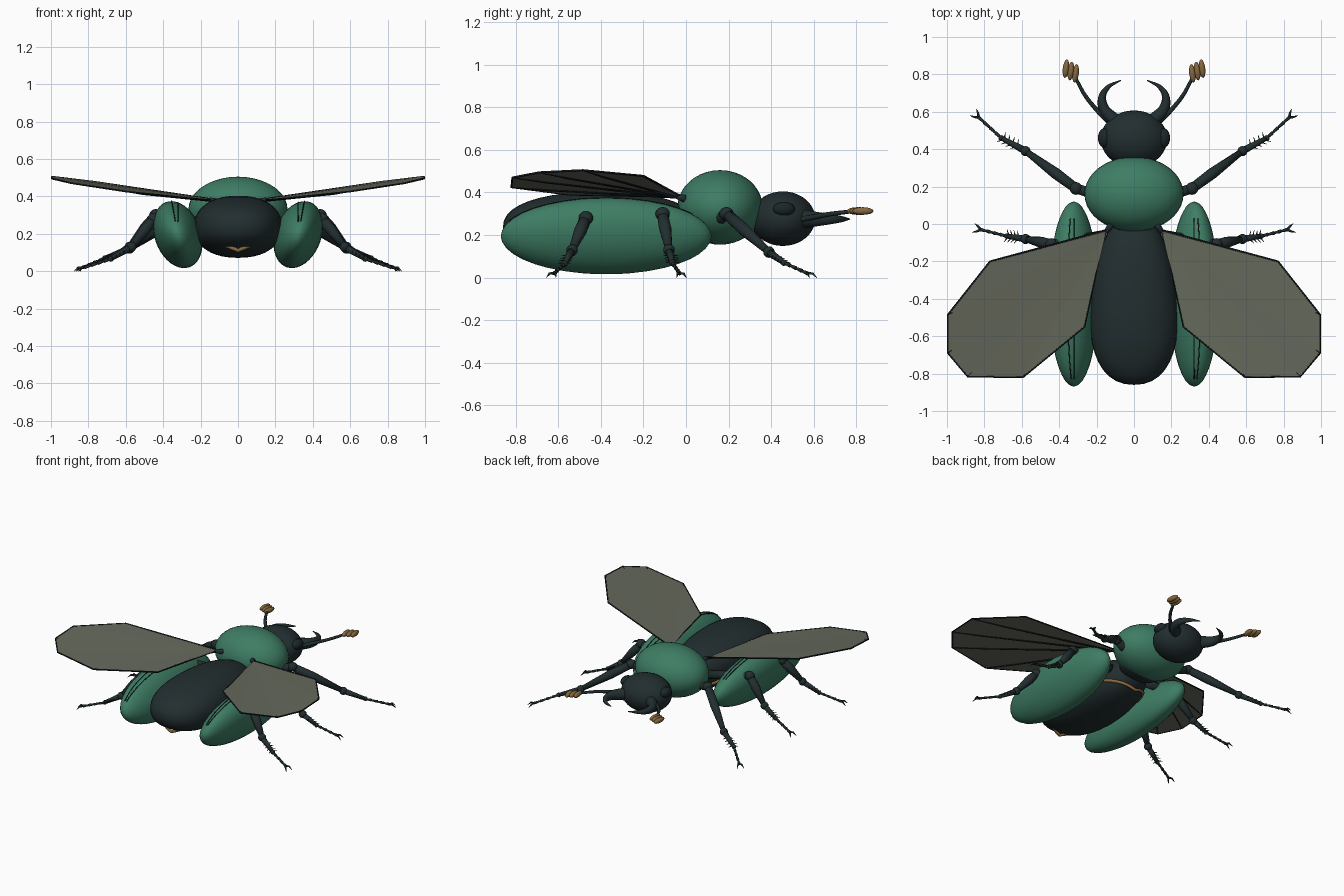
import bpy, bmesh, math
from mathutils import Vector, Matrix

if "Cube" in bpy.data.objects:
    bpy.data.objects.remove(bpy.data.objects["Cube"], do_unlink=True)


def material(name, rgb):
    m = bpy.data.materials.new(name)
    m.use_nodes = True
    m.diffuse_color = (*rgb, 1)
    m.node_tree.nodes["Principled BSDF"].inputs["Base Color"].default_value = (*rgb, 1)
    return m


GREEN = material("shell green", (0.048, 0.205, 0.128))
DARK = material("body dark", (0.016, 0.027, 0.029))
EYE = material("eye black", (0.011, 0.019, 0.021))
GOLD = material("amber", (0.24, 0.14, 0.05))
WING = material("wing grey", (0.13, 0.14, 0.105))
VEIN = material("vein black", (0.006, 0.01, 0.01))


def finish(name, bm, mat, smooth=True):
    me = bpy.data.meshes.new(name)
    bmesh.ops.recalc_face_normals(bm, faces=bm.faces)
    for f in bm.faces:
        f.smooth = smooth
    bm.to_mesh(me)
    bm.free()
    me.materials.append(mat)
    ob = bpy.data.objects.new(name, me)
    bpy.context.collection.objects.link(ob)
    return ob


def ellipsoid(name, centre, radii, mat, tilt=0, turn=0, seg=32, shape=None):
    bm = bmesh.new()
    bmesh.ops.create_uvsphere(bm, u_segments=seg, v_segments=seg // 2, radius=1)
    if shape:
        for v in bm.verts:
            v.co = shape(v.co)
    m = (Matrix.Translation(centre) @ Matrix.Rotation(turn, 4, 'Z')
         @ Matrix.Rotation(tilt, 4, 'Y') @ Matrix.Diagonal((*radii, 1)))
    bm.transform(m)
    return finish(name, bm, mat)


def tube(name, points, radii, mat, sides=10, closed=False, flat=1.0):
    """Tapered tube through points; flat scales its sideways thickness."""
    pts = [Vector(p) for p in points]
    n = len(pts)
    bm = bmesh.new()
    rings = []
    for i, p in enumerate(pts):
        a = pts[i - 1] if closed or i else p
        b = pts[(i + 1) % n] if closed or i < n - 1 else p
        d = (b - a).normalized()
        side = d.cross(Vector((0, 0, 1))).normalized()
        up = side.cross(d)
        r = radii[i] if isinstance(radii, (list, tuple)) else radii
        rings.append([bm.verts.new(p + r * (flat * math.cos(t) * side + math.sin(t) * up))
                      for t in (2 * math.pi * k / sides for k in range(sides))])
    for i in range(n if closed else n - 1):
        a, b = rings[i], rings[(i + 1) % n]
        for k in range(sides):
            j = (k + 1) % sides
            bm.faces.new((a[k], a[j], b[j], b[k]))
    if not closed:
        bm.faces.new(rings[0])
        bm.faces.new(rings[-1])
    return finish(name, bm, mat)


def smooth_path(points, steps=5):
    """Catmull-Rom points through a short path."""
    p = [Vector(q) for q in points]
    p = [2 * p[0] - p[1]] + p + [2 * p[-1] - p[-2]]
    out = []
    for i in range(1, len(p) - 2):
        a, b, c, d = p[i - 1:i + 3]
        for s in range(steps):
            t = s / steps
            out.append(0.5 * (2 * b + (c - a) * t + (2 * a - 5 * b + 4 * c - d) * t * t
                              + (3 * b - a - 3 * c + d) * t ** 3))
    return out + [p[-2]]


def taper(n, a, b):
    return [a + (b - a) * i / (n - 1) for i in range(n)]


# Abdomen: blunt egg, wider at the tail
def egg(c):
    q = [math.copysign(abs(k) ** 0.88, k) for k in c]
    return Vector((q[0] * (1 - 0.17 * q[1]), q[1], q[2]))


ellipsoid("abdomen", (0, -0.4, 0.237), (0.23, 0.46, 0.166), DARK, seg=40, shape=egg)

# Amber belly rim, dipping toward the middle
rim = []
for k in range(48):
    a = 2 * math.pi * k / 48
    x = 0.22 * math.cos(a)
    rim.append((x, -0.38 + 0.39 * math.sin(a), 0.11 + 0.42 * abs(x)))
tube("belly_rim", rim, 0.011, GOLD, 8, closed=True)

# Thorax and head
ellipsoid("pronotum", (0, 0.16, 0.33), (0.265, 0.2, 0.175), GREEN, seg=40)
ellipsoid("underthorax", (0, 0.1, 0.25), (0.17, 0.15, 0.09), DARK)
ellipsoid("head", (0, 0.455, 0.277), (0.178, 0.152, 0.128), DARK, seg=40)


def leg(label, s, path):
    hip, shoulder, knee, ankle, toe = [Vector((s * x, y, z)) for x, y, z in path]
    tube(label + "_hip", [hip, shoulder], [0.03, 0.026], DARK)
    ellipsoid(label + "_shoulder", shoulder, (0.034, 0.034, 0.032), DARK, seg=16)
    tube(label + "_thigh", [shoulder, shoulder.lerp(knee, 0.4), knee], [0.026, 0.03, 0.016], DARK)
    ellipsoid(label + "_knee", knee, (0.027, 0.027, 0.027), DARK, seg=16)
    tube(label + "_shin", [knee, ankle], [0.02, 0.012], DARK)
    ellipsoid(label + "_ankle", ankle, (0.015, 0.015, 0.015), DARK, seg=12)
    # beaded foot with two claws
    for k in range(4):
        a, b = ankle.lerp(toe, k / 4), ankle.lerp(toe, (k + 1) / 4)
        tube(label + "_foot", [a, b], [0.006, 0.01], DARK, 8)
    along = (toe - ankle).normalized()
    across = along.cross(Vector((0, 0, 1))).normalized()
    for w in (-1, 1):
        mid = toe + along * 0.02 + across * w * 0.015 + Vector((0, 0, 0.006))
        tip = toe + along * 0.042 + across * w * 0.024 - Vector((0, 0, 0.008))
        tube(label + "_claw", [toe, mid, tip], [0.007, 0.006, 0.001], DARK, 6)
        # shin spines
        for k in range(4):
            p = knee.lerp(ankle, 0.35 + 0.18 * k)
            tube(label + "_spine", [p, p + across * w * 0.035 + along * 0.02], [0.006, 0.001], DARK, 5)


LEGS = {
    "front_leg": [(0.15, 0.14, 0.26), (0.31, 0.19, 0.3), (0.58, 0.39, 0.12), (0.71, 0.46, 0.07), (0.83, 0.57, 0.02)],
    "middle_leg": [(0.15, -0.06, 0.25), (0.44, -0.11, 0.3), (0.58, -0.08, 0.13), (0.68, -0.065, 0.07), (0.82, -0.03, 0.02)],
    "hind_leg": [(0.2, -0.4, 0.25), (0.45, -0.47, 0.28), (0.57, -0.535, 0.13), (0.68, -0.57, 0.065), (0.82, -0.62, 0.02)],
}
LEAN = math.radians(20)
OUTLINE = [(0.14, -0.03, 0.385), (0.77, -0.2, 0.478), (0.995, -0.485, 0.505), (0.995, -0.69, 0.495),
           (0.89, -0.815, 0.47), (0.595, -0.82, 0.425), (0.265, -0.55, 0.39), (0.16, -0.06, 0.38)]

for s, tag in ((1, "left_"), (-1, "right_")):
    # Wing case with two raised hairlines
    centre, size = Vector((s * 0.322, -0.375, 0.195)), (0.124, 0.495, 0.185)
    ellipsoid(tag + "wing_case", centre, size, GREEN, tilt=s * LEAN, seg=40)
    turn = Matrix.Rotation(s * LEAN, 3, 'Y')
    for phi in (0.25, 0.5):
        line = []
        for k in range(17):
            t = -1.15 + 2.1 * k / 16
            p = Vector((-s * size[0] * math.sin(phi) * math.cos(t), size[1] * math.sin(t),
                        size[2] * math.cos(phi) * math.cos(t)))
            line.append(centre + turn @ p * 1.004)
        tube(tag + "case_line", line, 0.003, VEIN, 5)

    # Flying wing: thin sheet, dark border, fan of veins beneath
    pts = [Vector((s * x, y, z)) for x, y, z in OUTLINE]
    root = pts[0].lerp(pts[-1], 0.5)
    bm = bmesh.new()
    hub = bm.verts.new(root)
    vs = [bm.verts.new(p) for p in pts]
    for a, b in zip(vs, vs[1:]):
        bm.faces.new((hub, a, b))
    sheet = finish(tag + "wing", bm, WING, smooth=False)
    solid = sheet.modifiers.new("thickness", 'SOLIDIFY')
    solid.thickness, solid.offset = 0.004, 0
    tube(tag + "wing_border", pts, 0.005, VEIN, 6, closed=True)
    down = Vector((0, 0, 0.006))
    for p in pts[2:6]:
        tube(tag + "wing_vein", [root - down, root.lerp(p, 0.8) - down, p], [0.006, 0.004, 0.003], VEIN, 6)
    tube(tag + "wing_root", [(s * 0.1, 0.03, 0.36), root], [0.025, 0.012], DARK)

    # Eye, jaw and antenna
    ellipsoid(tag + "eye", (s * 0.158, 0.46, 0.322), (0.035, 0.052, 0.034), EYE, seg=20)
    jaw = smooth_path([(s * x, y, 0.275) for x, y in
                       ((0.1, 0.55), (0.158, 0.61), (0.17, 0.68), (0.135, 0.735), (0.07, 0.768))])
    tube(tag + "jaw", jaw, taper(len(jaw), 0.045, 0.003), DARK, 12, flat=0.85)
    feeler = smooth_path([(s * x, y, z) for x, y, z in
                          ((0.12, 0.53, 0.27), (0.19, 0.6, 0.285), (0.26, 0.685, 0.3), (0.315, 0.785, 0.312))])
    tube(tag + "antenna", feeler, taper(len(feeler), 0.014, 0.009), DARK, 8)
    for k in range(3):
        ellipsoid(tag + "antenna_club", (s * (0.312 + 0.026 * k), 0.805 + 0.013 * k, 0.313),
                  (0.017, 0.05, 0.018), GOLD, turn=s * 0.12, seg=16)

    for label, path in LEGS.items():
        leg(tag + label, s, path)
